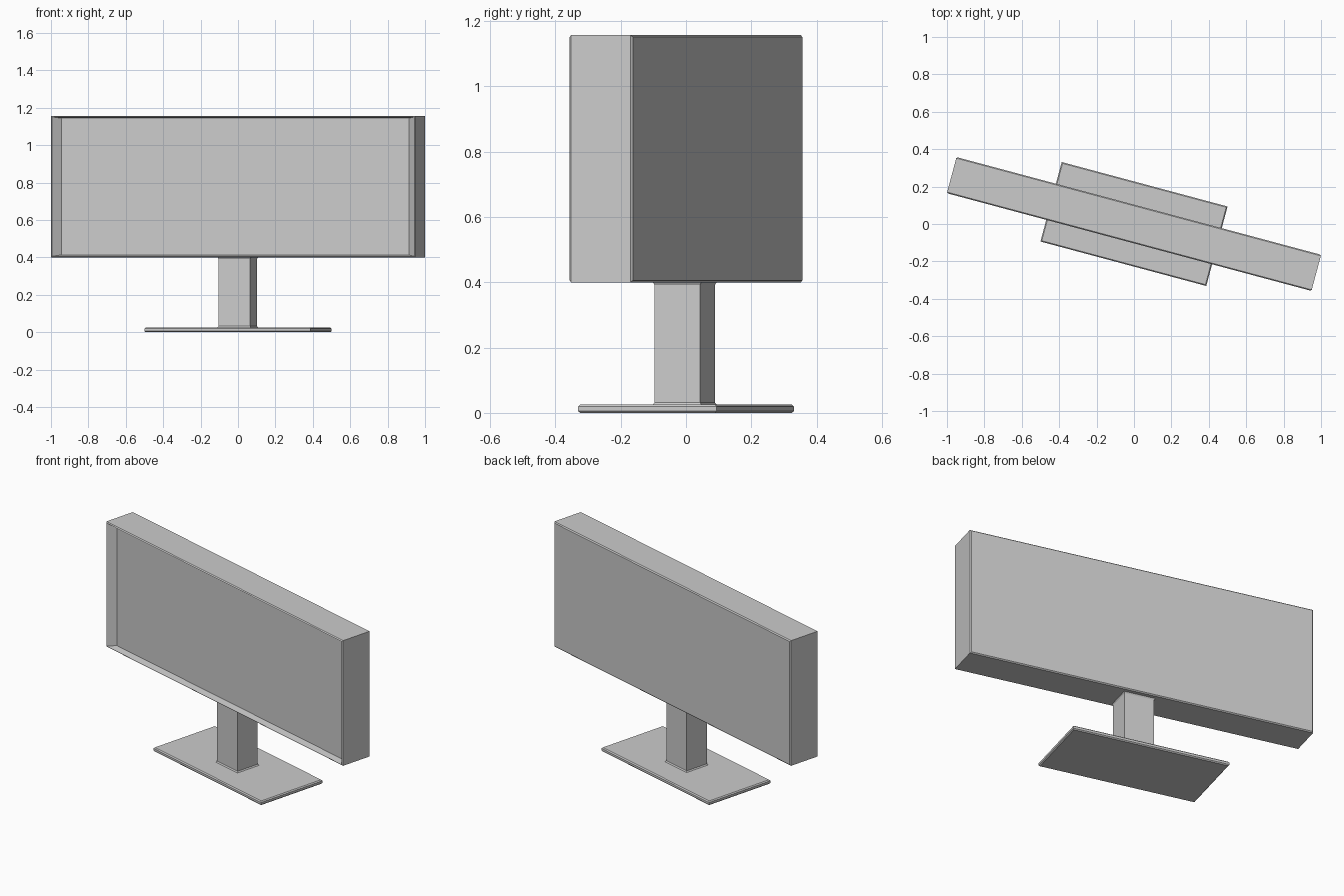
import bpy, bmesh, math
from mathutils import Matrix

if "Cube" in bpy.data.objects:
    bpy.data.objects.remove(bpy.data.objects["Cube"])

TURN = Matrix.Rotation(math.radians(-15), 4, 'Z')


def loft(name, rings, place):
    """Skin a stack of rectangles (half_u, half_v, height), capped at both ends."""
    bm = bmesh.new()
    prev = first = None
    for u, v, h in rings:
        ring = [bm.verts.new((a * u, b * v, h))
                for a, b in ((-1, -1), (1, -1), (1, 1), (-1, 1))]
        if prev:
            for i in range(4):
                j = (i + 1) % 4
                bm.faces.new((prev[i], prev[j], ring[j], ring[i]))
        else:
            first = ring
        prev = ring
    bm.faces.new(first[::-1])
    bm.faces.new(prev)
    bm.transform(TURN @ place)
    bmesh.ops.recalc_face_normals(bm, faces=bm.faces)
    mesh = bpy.data.meshes.new(name)
    bm.to_mesh(mesh)
    bm.free()
    obj = bpy.data.objects.new(name, mesh)
    bpy.context.collection.objects.link(obj)
    return obj


# Flat foot with chamfered rim
bw, bd, c = 0.459, 0.22, 0.006
loft("base", [(bw - c, bd - c, 0), (bw, bd, c), (bw, bd, 0.025 - c),
              (bw - c, bd - c, 0.025)], Matrix.Identity(4))

# Neck, slightly flared where it meets foot and housing
nw, nd, f = 0.087, 0.072, 0.006
loft("neck", [(nw + f, nd + f, 0.024), (nw, nd, 0.032), (nw, nd, 0.392),
              (nw + f, nd + f, 0.402)], Matrix.Translation((0, -0.004, 0)))

# Housing lofted from back to front, ending in the sloped screen recess
hw, hh, hd = 1.009, 0.3785, 0.1
loft("screen_housing",
     [(hw - c, hh - c, -hd), (hw, hh, -hd + c), (hw, hh, hd - c),
      (hw - c, hh - c, hd), (hw - 0.047, hh - 0.013, hd - 0.04)],
     Matrix.Translation((0, 0, 0.4 + hh)) @ Matrix.Rotation(math.radians(90), 4, 'X'))
